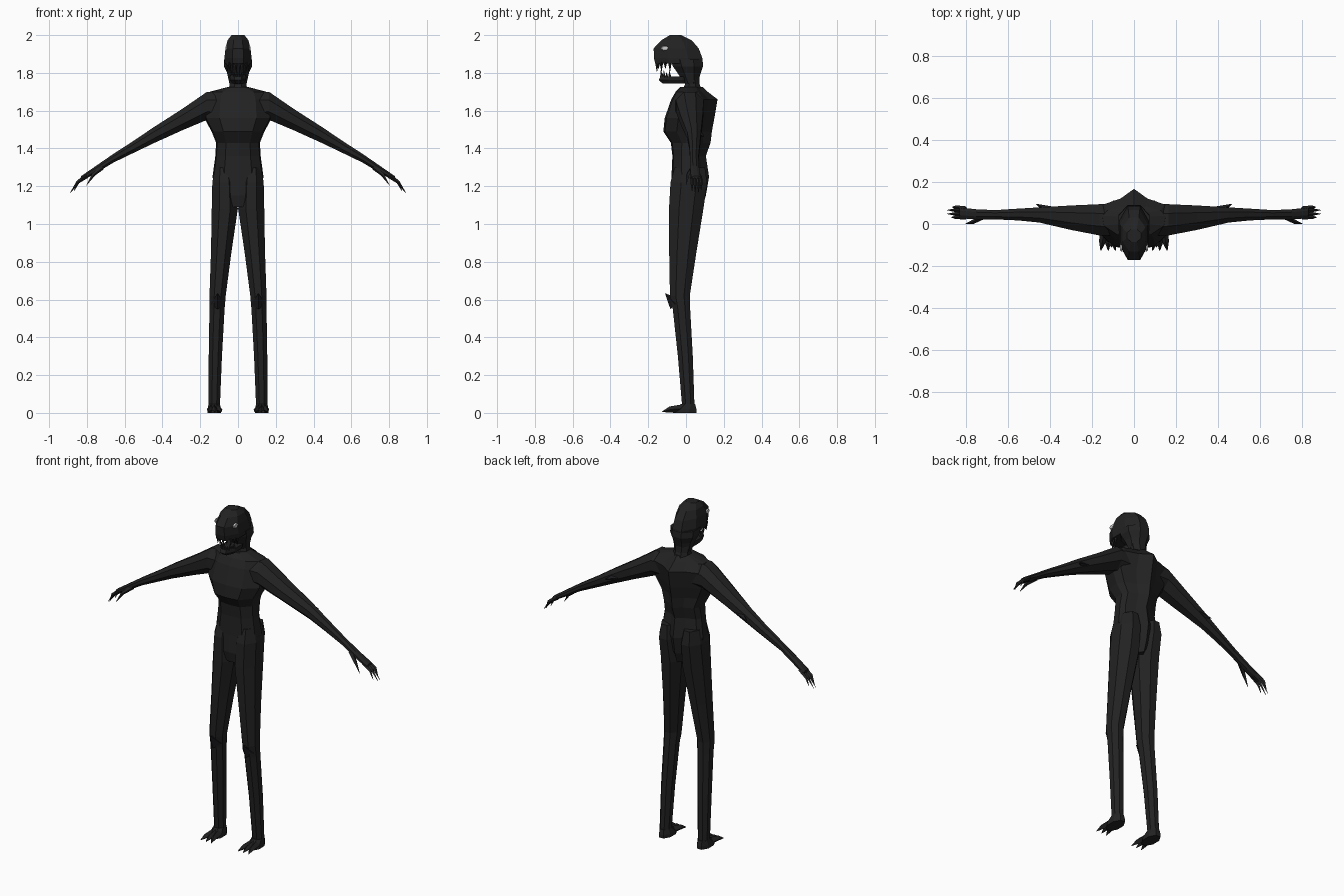
import bpy, bmesh, math
from mathutils import Vector

if "Cube" in bpy.data.objects:
    bpy.data.objects.remove(bpy.data.objects["Cube"])


def material(name, rgb):
    m = bpy.data.materials.new(name)
    m.diffuse_color = (*rgb, 1)
    m.use_nodes = True
    m.node_tree.nodes["Principled BSDF"].inputs["Base Color"].default_value = m.diffuse_color
    return m


SKIN = material("charcoal skin", (0.016, 0.016, 0.016))
CLAW = material("dark claw", (0.012, 0.012, 0.015))
EYE = material("pale eye", (0.6, 0.6, 0.6))

K = 1 / math.cos(math.pi / 8)
OCT = [(K * math.cos(math.pi / 8 + i * math.pi / 4),
        K * math.sin(math.pi / 8 + i * math.pi / 4)) for i in range(8)]
# torso section: broad flat chest, pointed spine
HALF = [(0, -1), (.55, -.93), (.95, -.45), (1, .1), (.85, .4), (.38, .62), (0, 1)]
TORSO = HALF + [(-x, y) for x, y in HALF[-2:0:-1]]


def loft(bm, rings):
    """Skin a list of equal-length point rings and cap both ends."""
    vr = [[bm.verts.new(p) for p in r] for r in rings]
    n = len(vr[0])
    for a, b in zip(vr, vr[1:]):
        for i in range(n):
            bm.faces.new((a[i], a[(i + 1) % n], b[(i + 1) % n], b[i]))
    bm.faces.new(vr[0][::-1])
    bm.faces.new(vr[-1])


def finish(name, bm, mat, mirror=False):
    bmesh.ops.recalc_face_normals(bm, faces=bm.faces[:])
    me = bpy.data.meshes.new(name)
    bm.to_mesh(me)
    bm.free()
    me.materials.append(mat)
    ob = bpy.data.objects.new(name, me)
    bpy.context.collection.objects.link(ob)
    if mirror:
        mod = ob.modifiers.new("mirror", 'MIRROR')
        mod.use_mirror_merge = False
    return ob


def upright(name, rows, section=OCT, mirror=False):
    """Rows of (z, centre x, half width, front y, back y)."""
    bm = bmesh.new()
    loft(bm, [[(cx + hx * u, (f + b) / 2 + (b - f) / 2 * v, z) for u, v in section]
              for z, cx, hx, f, b in rows])
    return finish(name, bm, SKIN, mirror)


def sideways(name, rows, mat=SKIN):
    """Rows of (x, centre y, half depth, centre z, half height)."""
    bm = bmesh.new()
    loft(bm, [[(x, cy + hy * u, cz + hz * v) for u, v in OCT]
              for x, cy, hy, cz, hz in rows])
    return finish(name, bm, mat, True)


def spikes(name, paths, mat=SKIN, n=4):
    """Each path is a list of (point, radius); the last radius is near zero."""
    bm = bmesh.new()
    for path in paths:
        pts = [Vector(p) for p, r in path]
        rings = []
        for i, (p, r) in enumerate(path):
            d = pts[min(i + 1, len(pts) - 1)] - pts[max(i - 1, 0)]
            q = d.to_track_quat('Z', 'Y')
            rings.append([pts[i] + q @ Vector((r * math.cos(2 * math.pi * k / n),
                                               r * math.sin(2 * math.pi * k / n), 0))
                          for k in range(n)])
        loft(bm, rings)
    return finish(name, bm, mat, True)


# torso and neck
upright("torso", [(1.09, 0, .05, -.075, .085), (1.15, 0, .115, -.085, .105),
                  (1.25, 0, .135, -.077, .122), (1.36, 0, .12, -.072, .105),
                  (1.43, 0, .116, -.08, .13), (1.49, 0, .14, -.12, .137),
                  (1.56, 0, .178, -.113, .15), (1.66, 0, .17, -.078, .167),
                  (1.70, 0, .15, -.055, .115), (1.725, 0, .055, -.03, .088)], TORSO)
upright("neck", [(1.69, 0, .05, -.025, .09), (1.74, 0, .045, -.005, .072),
                 (1.80, 0, .052, -.03, .07)])

# head: cranium with upper jaw, rear skull, lower jaw
upright("cranium", [(1.85, 0, .07, -.163, .088), (1.88, 0, .072, -.17, .086),
                    (1.93, 0, .066, -.171, .067), (1.973, 0, .055, -.13, .03),
                    (2.0, 0, .034, -.085, -.025)])
upright("rear_skull", [(1.745, 0, .046, -.01, .062), (1.80, 0, .058, -.045, .078),
                       (1.835, 0, .074, -.07, .09), (1.87, 0, .074, -.08, .088)])
upright("lower_jaw", [(1.745, 0, .03, -.125, .02), (1.762, 0, .042, -.145, .03),
                      (1.782, 0, .045, -.135, .03)])

# teeth along both jaws
upper, lower = [], []
for i in range(5):
    a = math.radians(10 + 20 * i)
    x, y = .058 * math.sin(a), -.085 - .07 * math.cos(a)
    drop = .045 if i % 2 == 0 else .03
    upper.append([((x, y, 1.858), .010), ((x * .95, y, 1.852 - drop), .001)])
    x, y = .036 * math.sin(a), -.085 - .045 * math.cos(a)
    lower.append([((x, y, 1.775), .008), ((x, y - .004, 1.785 + drop * .6), .001)])
spikes("upper_teeth", upper)
spikes("lower_teeth", lower)

# eyes: pale plates on the sides of the head
sideways("eye", [(.058, -.112, .02, 1.93, .013), (.066, -.110, .016, 1.93, .010)], EYE)

# arms
sideways("arm", [(.08, .02, .075, 1.625, .075), (.165, .02, .074, 1.625, .074),
                 (.30, .03, .058, 1.55, .056), (.45, .043, .036, 1.468, .042),
                 (.55, .045, .028, 1.410, .032), (.66, .044, .022, 1.348, .023),
                 (.75, .046, .024, 1.290, .019), (.83, .053, .026, 1.240, .014)])
spikes("elbow_spike", [[((.39, .055, 1.49), .03), ((.465, .095, 1.465), .001)]], CLAW)

# fingers and thumb, bent down to claw tips
fingers = [[((.80, y0, 1.255), .012), ((.848, y1, 1.222), .009), ((tx, y1, tz), .001)]
           for y0, y1, tx, tz in ((.072, .080, .865, 1.18), (.06, .066, .888, 1.165),
                                  (.046, .048, .888, 1.165), (.034, .032, .868, 1.175))]
fingers.append([((.72, .035, 1.30), .014), ((.765, .01, 1.262), .010),
                ((.802, .0, 1.205), .001)])
spikes("fingers", fingers)

# legs
upright("leg", [(1.30, .075, .045, -.06, .10), (1.22, .073, .063, -.082, .112),
                (1.08, .070, .069, -.090, .092), (.85, .089, .054, -.089, .055),
                (.62, .108, .043, -.085, .02), (.55, .111, .040, -.070, .022),
                (.30, .120, .035, -.043, .036), (.03, .126, .030, -.02, .045)],
        mirror=True)
spikes("knee_spike", [[((.108, -.055, .575), .038), ((.108, -.11, .632), .001)]], CLAW)

# feet with three clawed toes
upright("foot", [(0, .125, .036, -.07, .055), (.02, .125, .036, -.065, .055),
                 (.048, .126, .030, -.025, .048)], mirror=True)
spikes("toes", [[((bx, -.03, .022), .021), ((bx + (tx - bx) * .5, -.085, .018), .016),
                 ((tx, -.126, .006), .002)]
                for bx, tx in ((.108, .088), (.125, .122), (.142, .158))])
